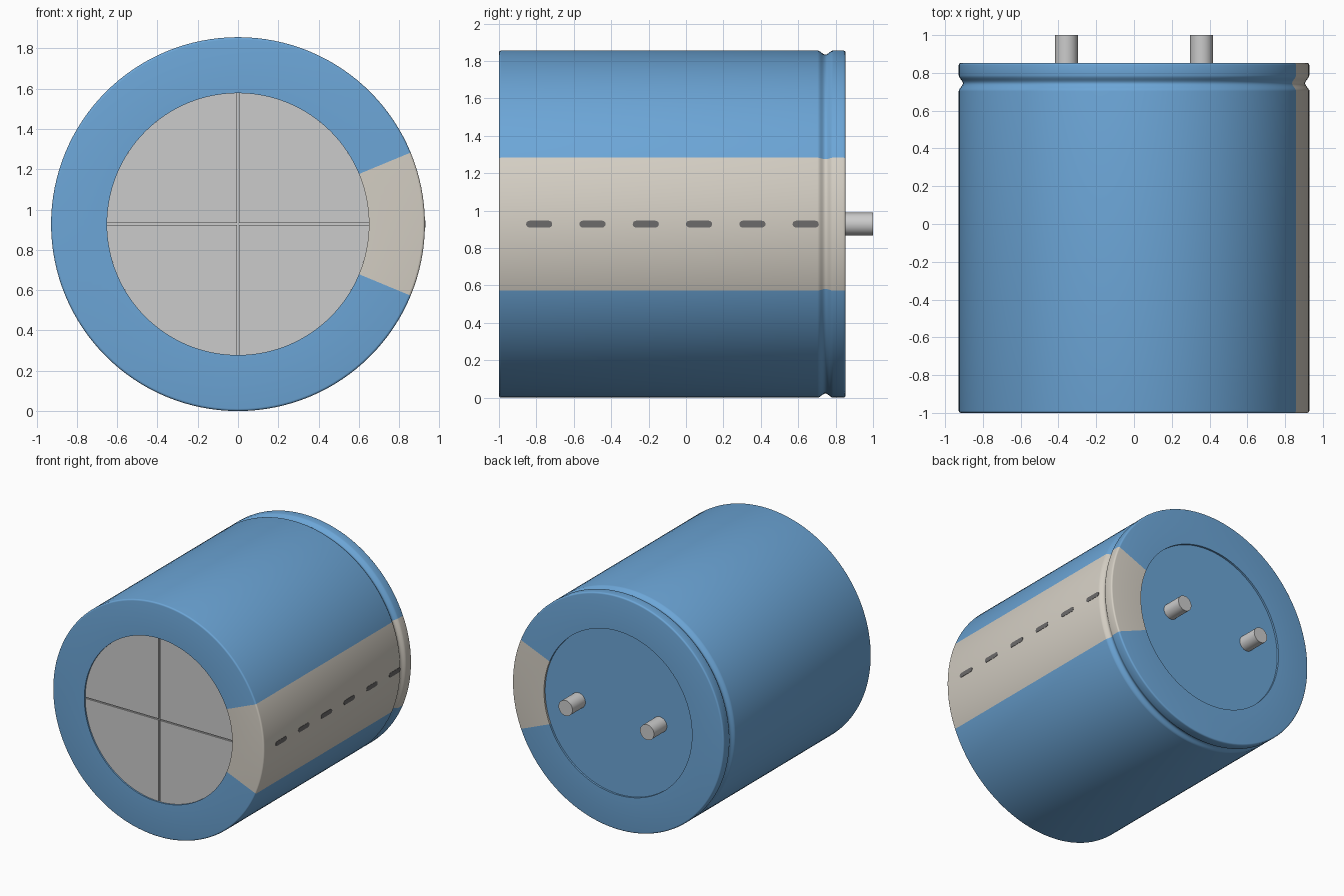
import bpy, bmesh
from math import sin, cos, pi, radians, asin
from mathutils import Vector

if "Cube" in bpy.data.objects:
    bpy.data.objects.remove(bpy.data.objects["Cube"])

R = 0.928            # sleeve radius, also the height of the axis
INNER = 0.65         # radius of the openings at both ends
SEG = 128
FRONT, BACK = -1.0, 0.853


def material(name, rgb):
    m = bpy.data.materials.new(name)
    m.diffuse_color = (*rgb, 1)
    m.use_nodes = True
    m.node_tree.nodes["Principled BSDF"].inputs["Base Color"].default_value = m.diffuse_color
    return m


blue = material("blue_sleeve", (0.15, 0.38, 0.68))
cream = material("pale_stripe", (0.66, 0.62, 0.55))
dark = material("dark_marks", (0.15, 0.145, 0.145))


def finish(name, bm, mats=()):
    bmesh.ops.recalc_face_normals(bm, faces=bm.faces[:])
    me = bpy.data.meshes.new(name)
    bm.to_mesh(me)
    bm.free()
    for m in mats:
        me.materials.append(m)
    ob = bpy.data.objects.new(name, me)
    bpy.context.collection.objects.link(ob)
    bpy.ops.object.select_all(action='DESELECT')
    ob.select_set(True)
    bpy.context.view_layer.objects.active = ob
    bpy.ops.object.shade_smooth_by_angle(angle=radians(35))
    return ob


def prism(name, pts, offset, mats=()):
    """Extrude a flat outline of 3D points along an offset."""
    bm = bmesh.new()
    a = [bm.verts.new(p) for p in pts]
    b = [bm.verts.new(Vector(p) + Vector(offset)) for p in pts]
    bm.faces.new(a)
    bm.faces.new(b[::-1])
    for i in range(len(a)):
        j = (i + 1) % len(a)
        bm.faces.new((a[i], a[j], b[j], b[i]))
    return finish(name, bm, mats)


def cylinder(name, x, r, y0, y1, seg, mats=()):
    pts = [(x + r * cos(2 * pi * i / seg), y0, R + r * sin(2 * pi * i / seg)) for i in range(seg)]
    return prism(name, pts, (0, y1 - y0, 0), mats)


# Sleeve profile (radius, y): rounded rims and a crimped groove near the back
f = 0.012
profile = [(INNER, FRONT + 0.03), (INNER, FRONT)]
profile += [(R - f + f * sin(t), FRONT + f - f * cos(t)) for t in (i * pi / 8 for i in range(5))]
for i in range(13):
    t = -1 + i / 6
    profile.append((R - 0.011 * (1 + cos(pi * t)), 0.745 + 0.042 * t))
profile += [(R - f + f * cos(t), BACK - f + f * sin(t)) for t in (i * pi / 8 for i in range(5))]
profile += [(INNER, BACK), (INNER, BACK - 0.03)]

# Lathe the sleeve, with the stripe as a sector of 45 degrees on the right side
bm = bmesh.new()
rings = [[bm.verts.new((r * cos(2 * pi * s / SEG), y, R + r * sin(2 * pi * s / SEG)))
          for r, y in profile] for s in range(SEG)]
for s in range(SEG):
    a, b = rings[s], rings[(s + 1) % SEG]
    for k in range(len(profile) - 1):
        face = bm.faces.new((a[k], a[k + 1], b[k + 1], b[k]))
        face.material_index = int(s < SEG // 16 or s >= SEG - SEG // 16)
finish("sleeve", bm, (blue, cream))

# Back cap, slightly recessed, and its two terminals
cylinder("back_cap", 0, INNER, BACK - 0.05, BACK - 0.015, SEG, (blue,))
for side, x in (("left", -0.358), ("right", 0.358)):
    cylinder("terminal_" + side, x, 0.061, BACK - 0.03, 1.0, 32)

# Front can end: backing disc and four quarter plates leaving a scored cross
cylinder("can_end_base", 0, INNER, FRONT + 0.022, FRONT + 0.05, SEG)
g = 0.005
a0 = asin(g / INNER)
for n, (sx, sz) in enumerate(((1, 1), (-1, 1), (-1, -1), (1, -1))):
    arc = [a0 + (pi / 2 - 2 * a0) * i / 32 for i in range(33)]
    pts = [(sx * g, g * sz)] + [(sx * INNER * cos(t), sz * INNER * sin(t)) for t in arc]
    prism("can_end_quarter_%d" % (n + 1), [(x, FRONT + 0.012, R + z) for x, z in pts], (0, 0.01, 0))

# Row of rounded dashes along the stripe
h, half = 0.018, 0.07
for n in range(6):
    yc = -0.785 + 0.285 * n
    pts = []
    for end in (1, -1):
        for i in range(9):
            t = -pi / 2 + pi * i / 8
            pts.append((R - 0.006, yc + end * (half - h + h * cos(t)), R + end * h * sin(t)))
    prism("polarity_dash_%d" % (n + 1), pts, (0.008, 0, 0), (dark,))
